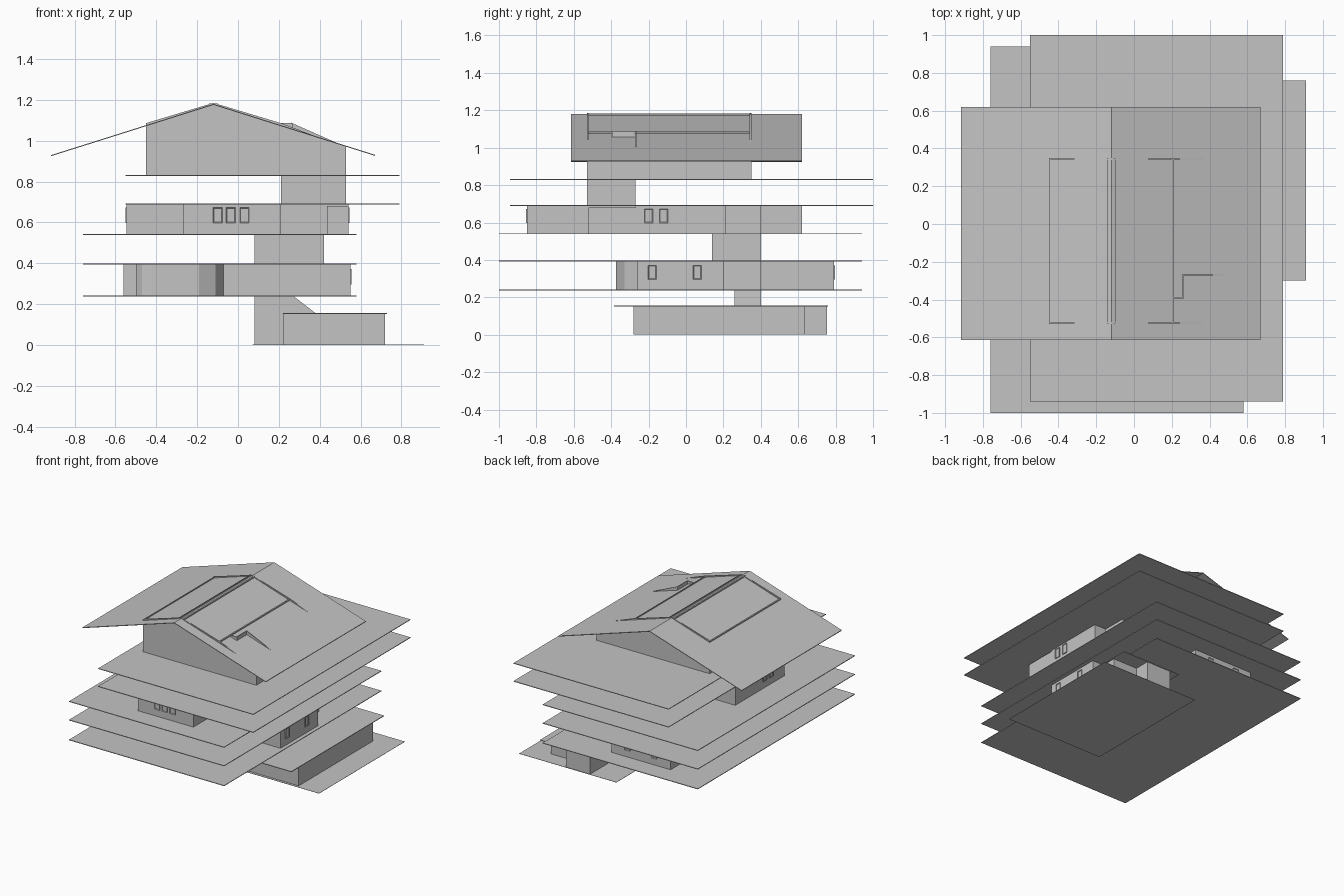
import bpy, bmesh
from mathutils import Vector

cube = bpy.data.objects.get("Cube")
if cube:
    bpy.data.objects.remove(cube, do_unlink=True)

grey = bpy.data.materials.new("plain_grey")
grey.use_nodes = True
grey.diffuse_color = (0.55, 0.55, 0.55, 1)
grey.node_tree.nodes["Principled BSDF"].inputs["Base Color"].default_value = (0.55, 0.55, 0.55, 1)


def finish(name, bm):
    bmesh.ops.recalc_face_normals(bm, faces=bm.faces[:])
    mesh = bpy.data.meshes.new(name)
    bm.to_mesh(mesh)
    bm.free()
    mesh.materials.append(grey)
    obj = bpy.data.objects.new(name, mesh)
    bpy.context.scene.collection.objects.link(obj)
    return obj


def prism(name, outline, lo, hi, axis="z"):
    """Extrude an outline along z (xy points) or along y (xz points)."""
    bm = bmesh.new()
    place = (lambda a, b: (a, b, lo)) if axis == "z" else (lambda a, b: (a, lo, b))
    face = bm.faces.new([bm.verts.new(place(a, b)) for a, b in outline])
    ext = bmesh.ops.extrude_face_region(bm, geom=[face])
    move = Vector((0, 0, hi - lo)) if axis == "z" else Vector((0, hi - lo, 0))
    bmesh.ops.translate(bm, vec=move, verts=[v for v in ext["geom"] if isinstance(v, bmesh.types.BMVert)])
    return finish(name, bm)


def block(name, x0, x1, y0, y1, z0, z1):
    return prism(name, [(x0, y0), (x1, y0), (x1, y1), (x0, y1)], z0, z1)


def window(name, centre, width, height, normal):
    """Thin framed pane set on a wall, with a recessed middle."""
    n = Vector(normal)
    side = Vector((-n.y, n.x, 0)) * width / 2
    up = Vector((0, 0, height / 2))
    c = Vector(centre)
    bm = bmesh.new()
    face = bm.faces.new([bm.verts.new(c + side * s + up * u) for s, u in ((-1, -1), (1, -1), (1, 1), (-1, 1))])
    ext = bmesh.ops.extrude_face_region(bm, geom=[face])
    bmesh.ops.translate(bm, vec=n * 0.006, verts=[v for v in ext["geom"] if isinstance(v, bmesh.types.BMVert)])
    bmesh.ops.recalc_face_normals(bm, faces=bm.faces[:])
    front = [f for f in bm.faces if f.normal.dot(n) > 0.9]
    bmesh.ops.inset_region(bm, faces=front, thickness=0.006, depth=-0.004)
    return finish(name, bm)


# Floor and ceiling plates
T = 0.005
block("ground_plate", 0.07, 0.91, -0.30, 0.76, 0, 0.002)
block("annex_roof", 0.22, 0.73, -0.385, 0.76, 0.152, 0.157)
for label, z in (("first_floor", 0.24), ("first_ceiling", 0.395), ("second_floor", 0.54)):
    block(label + "_plate", -0.76, 0.58, -1.0, 0.94, z - T / 2, z + T / 2)
for label, z in (("second_ceiling", 0.69), ("attic_floor", 0.83)):
    block(label + "_plate", -0.55, 0.79, -0.94, 1.0, z - T / 2, z + T / 2)

# Ground storey and its sloped stair housing
prism("ground_walls", [(.22, -.28), (.72, -.28), (.72, .635), (.51, .635), (.51, .755),
                       (.30, .755), (.30, .40), (.22, .40)], 0.001, 0.153)
prism("ground_stair", [(.08, .001), (.38, .001), (.38, .155), (.27, .24), (.08, .24)], .26, .40, "y")

# First storey with a faceted bay
prism("first_walls", [(-.56, -.26), (-.50, -.26), (-.50, -.33), (-.47, -.36), (-.42, -.375),
                      (-.19, -.375), (-.11, -.33), (-.07, -.26), (.55, -.26), (.55, .20),
                      (.42, .20), (.42, .40), (.09, .40), (.09, .79), (-.42, .79),
                      (-.42, .30), (-.56, .30)], 0.24, 0.395)
block("first_stair", .08, .42, .14, .40, 0.395, 0.54)

# Second storey
prism("second_walls", [(-.545, -.44), (-.27, -.44), (-.27, -.85), (.21, -.85), (.21, -.27),
                       (.54, -.27), (.54, .21), (.44, .21), (.44, .40), (.20, .40),
                       (.20, .62), (-.30, .62), (-.30, .17), (-.545, .17)], 0.54, 0.69)
block("second_landing", .435, .54, -.52, -.27, 0.54, 0.68)
block("second_stair", .21, .53, -.53, -.27, 0.69, 0.83)

# Windows
for i, x in enumerate((-0.10, -0.035, 0.032)):
    window(f"front_window_{i}", (x, -0.85, 0.635), 0.046, 0.075, (0, -1, 0))
for i, y in enumerate((-0.20, -0.12)):
    window(f"second_east_window_{i}", (0.54, y, 0.635), 0.046, 0.075, (1, 0, 0))
    window(f"second_west_window_{i}", (-0.545, y - 0.07, 0.635), 0.046, 0.075, (-1, 0, 0))
for i, y in enumerate((-0.18, 0.06)):
    window(f"first_east_window_{i}", (0.55, y, 0.333), 0.045, 0.075, (1, 0, 0))
for i, x in enumerate((-0.28, -0.05)):
    window(f"first_back_window_{i}", (x, 0.79, 0.333), 0.045, 0.075, (0, 1, 0))

# Attic walls and pitched roof
RIDGE, TOP, PITCH = -0.12, 1.18, 0.315


def roof_z(x, lift=0.0):
    return TOP - PITCH * abs(x - RIDGE) + lift


prism("attic_walls", [(-.45, .83), (.53, .83), (.53, roof_z(.53, -.004)),
                      (RIDGE, TOP - .004), (-.45, roof_z(-.45, -.004))], -.53, .35, "y")
for label, eave in (("left_roof", -0.915), ("right_roof", 0.67)):
    prism(label, [(RIDGE, TOP), (eave, roof_z(eave)), (eave, roof_z(eave, -T)), (RIDGE, TOP - T)],
          -.615, .62, "y")

# Wall tops showing through the roof
for label, y in (("front", -.53), ("back", .34)):
    prism(label + "_gable_curb", [(-.45, roof_z(-.45, .01)), (RIDGE, TOP + .005), (.21, roof_z(.21, .01)),
                                  (.37, roof_z(.37)), (.21, roof_z(.21, -.004)), (RIDGE, TOP - .004),
                                  (-.45, roof_z(-.45, -.004))], y, y + .01, "y")
for label, x in (("left_curb", -.45), ("ridge_curb_left", -.142),
                 ("ridge_curb_right", -.105), ("right_curb", .20)):
    prism(label, [(x, roof_z(x, -.004)), (x + .008, roof_z(x + .008, -.004)),
                  (x + .008, roof_z(x + .008, .008)), (x, roof_z(x, .008))], -.53, .35, "y")

# Small stair wall rising from the right slope
prism("roof_stair_wall", [(.26, roof_z(.26, .028)), (.48, roof_z(.48)), (.26, roof_z(.26, -.004))],
      -.272, -.264, "y")
block("roof_stair_end", .258, .266, -.39, -.264, roof_z(.26, -.004), roof_z(.26, .026))
block("roof_stair_return", .21, .266, -.395, -.387, roof_z(.26, -.004), roof_z(.26, .026))
